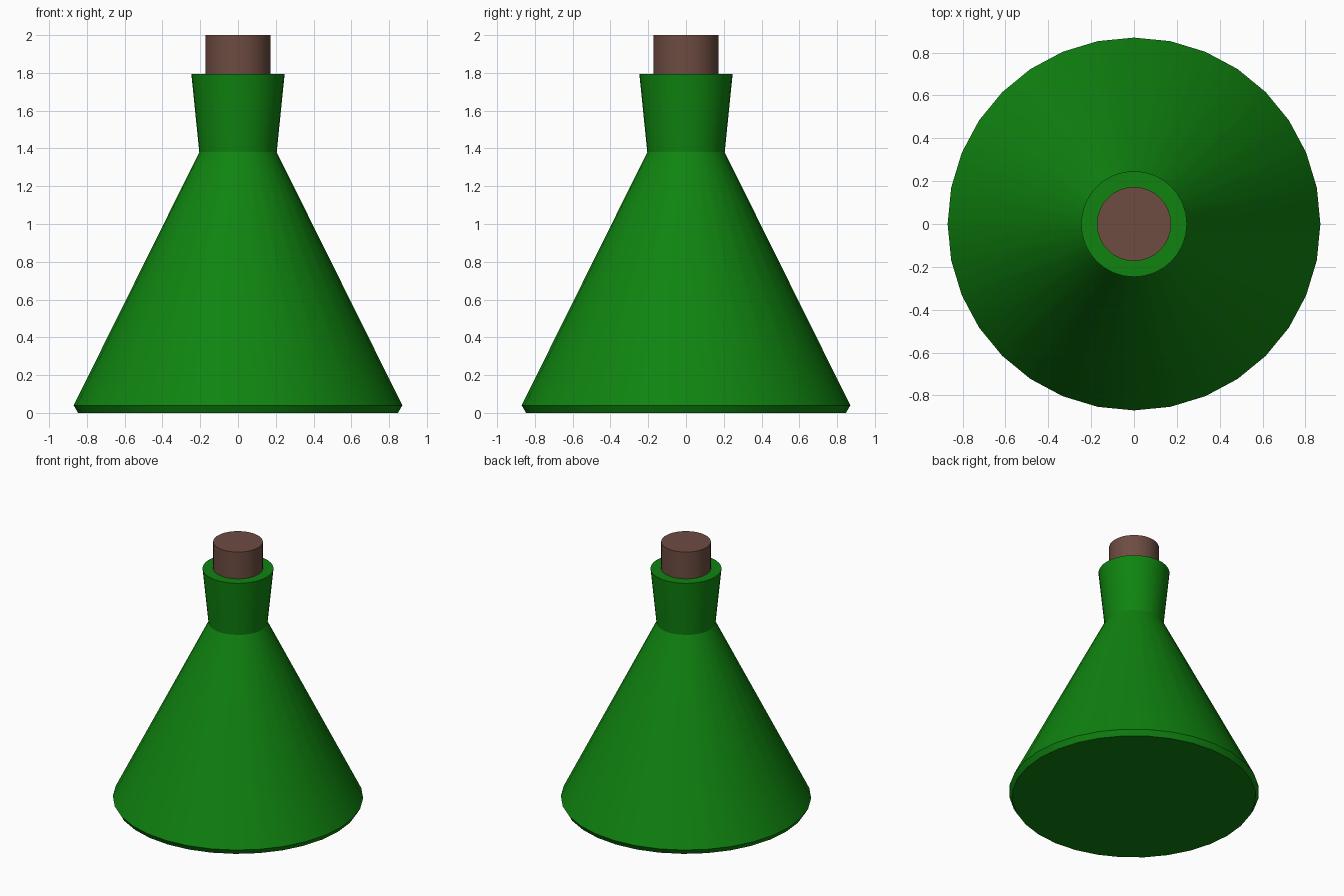
import bpy, bmesh, math

if "Cube" in bpy.data.objects:
    bpy.data.objects.remove(bpy.data.objects["Cube"])

SIDES = 32


def material(name, rgb):
    mat = bpy.data.materials.new(name)
    mat.diffuse_color = (*rgb, 1.0)
    mat.use_nodes = True
    mat.node_tree.nodes["Principled BSDF"].inputs["Base Color"].default_value = mat.diffuse_color
    return mat


def lathe(name, profile, mat):
    """Closed solid of revolution from (radius, height) rings, capped at both ends."""
    bm = bmesh.new()
    rings = []
    for r, z in profile:
        rings.append([bm.verts.new((r * math.cos(2 * math.pi * i / SIDES),
                                    r * math.sin(2 * math.pi * i / SIDES), z))
                      for i in range(SIDES)])
    for low, high in zip(rings, rings[1:]):
        for i in range(SIDES):
            j = (i + 1) % SIDES
            bm.faces.new((low[i], low[j], high[j], high[i]))
    bm.faces.new(rings[0][::-1])
    bm.faces.new(rings[-1])
    mesh = bpy.data.meshes.new(name)
    bm.to_mesh(mesh)
    bm.free()
    mesh.materials.append(mat)
    obj = bpy.data.objects.new(name, mesh)
    bpy.context.collection.objects.link(obj)
    # Smooth sides, crisp rims
    bpy.ops.object.select_all(action='DESELECT')
    obj.select_set(True)
    bpy.context.view_layer.objects.active = obj
    bpy.ops.object.shade_smooth_by_angle(angle=math.radians(30))
    return obj


green = material("green glass", (0.005, 0.23, 0.005))
brown = material("brown cork", (0.153, 0.072, 0.053))

# Conical flask body with a bevelled foot and a flared neck
lathe("flask", [(0.847, 0.0), (0.87, 0.04), (0.205, 1.38), (0.247, 1.795)], green)

# Stopper seated in the neck
lathe("cork", [(0.173, 1.7), (0.173, 2.0)], brown)
